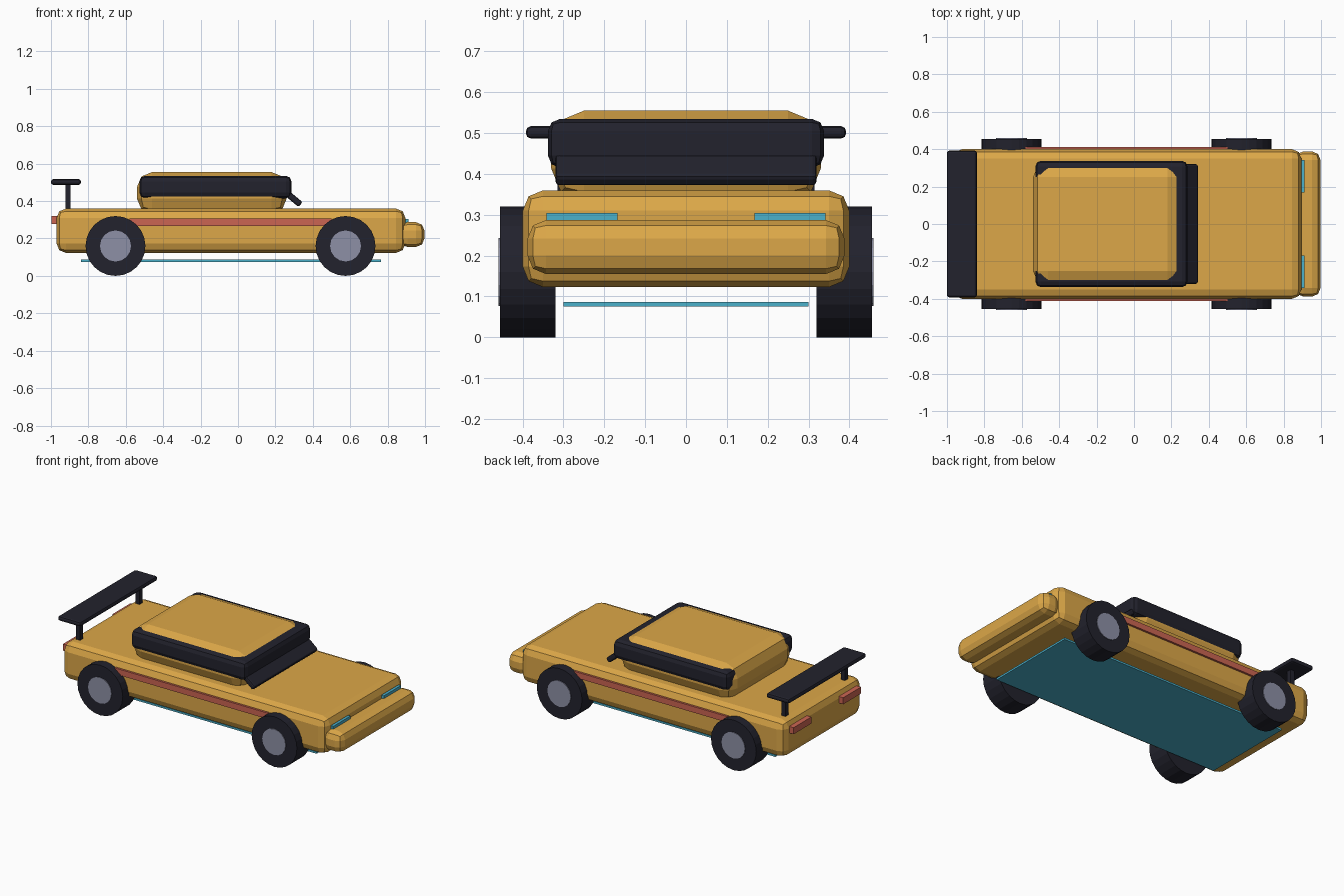
import bpy
from math import radians

old = bpy.data.objects.get("Cube")
if old:
    bpy.data.objects.remove(old, do_unlink=True)


def material(name, rgb):
    m = bpy.data.materials.new(name)
    m.use_nodes = True
    m.diffuse_color = (*rgb, 1)
    m.node_tree.nodes["Principled BSDF"].inputs["Base Color"].default_value = (*rgb, 1)
    return m


YELLOW = material("amber_paint", (0.72, 0.39, 0.065))
BLACK = material("black_trim", (0.016, 0.016, 0.026))
GREY = material("hub_grey", (0.27, 0.28, 0.38))
RED = material("red_trim", (0.60, 0.13, 0.085))
CYAN = material("cyan_light", (0.07, 0.44, 0.60))


def box(name, xs, ys, zs, mat, bevel=0, tilt=0):
    """Box between the given limits, with optional rounded edges and tilt about y."""
    limits = (xs, ys, zs)
    bpy.ops.mesh.primitive_cube_add(size=1, location=[(a + b) / 2 for a, b in limits])
    ob = bpy.context.object
    ob.name = name
    ob.scale = [b - a for a, b in limits]
    bpy.ops.object.transform_apply(location=False, rotation=False, scale=True)
    ob.rotation_euler.y = radians(tilt)
    ob.data.materials.append(mat)
    if bevel:
        mod = ob.modifiers.new("rounded_edges", "BEVEL")
        mod.width = bevel
        mod.segments = 2
    return ob


def disc(name, x, y, z, radius, depth, sides, mat):
    """Cylinder with its axle along y."""
    bpy.ops.mesh.primitive_cylinder_add(vertices=sides, radius=radius, depth=depth,
                                        location=(x, y, z), rotation=(radians(90), 0, 0))
    ob = bpy.context.object
    ob.name = name
    ob.data.materials.append(mat)


# Painted shell
box("body", (-0.97, 0.895), (-0.40, 0.40), (0.123, 0.36), YELLOW, 0.05)
box("front_bumper", (0.86, 0.997), (-0.388, 0.388), (0.155, 0.287), YELLOW, 0.045)
box("cabin", (-0.54, 0.26), (-0.33, 0.33), (0.333, 0.555), YELLOW, 0.08)

# Glass band and sloping windscreen
box("window_band", (-0.527, 0.286), (-0.338, 0.338), (0.415, 0.535), BLACK, 0.03)
box("windscreen", (0.14, 0.36), (-0.32, 0.32), (0.435, 0.469), BLACK, 0.01, tilt=40)

# Rear wing and underbody light panel
box("rear_wing", (-1.0, -0.84), (-0.392, 0.392), (0.487, 0.517), BLACK, 0.012)
box("underglow_panel", (-0.84, 0.765), (-0.30, 0.30), (0.075, 0.087), CYAN)

# Paired parts
for side, s in (("left", 1), ("right", -1)):
    def span(a, b):
        return sorted((s * a, s * b))

    box(f"wing_post_{side}", (-0.922, -0.895), span(0.285, 0.315), (0.34, 0.49), BLACK)
    box(f"side_stripe_{side}", (-0.58, 0.50), span(0.39, 0.413), (0.268, 0.306), RED)
    box(f"headlight_{side}", (0.88, 0.912), span(0.168, 0.342), (0.27, 0.305), CYAN)
    box(f"tail_light_{side}", (-0.998, -0.96), span(0.16, 0.34), (0.277, 0.319), RED)
    for end, x in (("front", 0.575), ("rear", -0.655)):
        disc(f"{end}_tyre_{side}", x, s * 0.3875, 0.16, 0.16, 0.135, 24, BLACK)
        disc(f"{end}_hub_{side}", x, s * 0.39, 0.16, 0.083, 0.138, 16, GREY)
